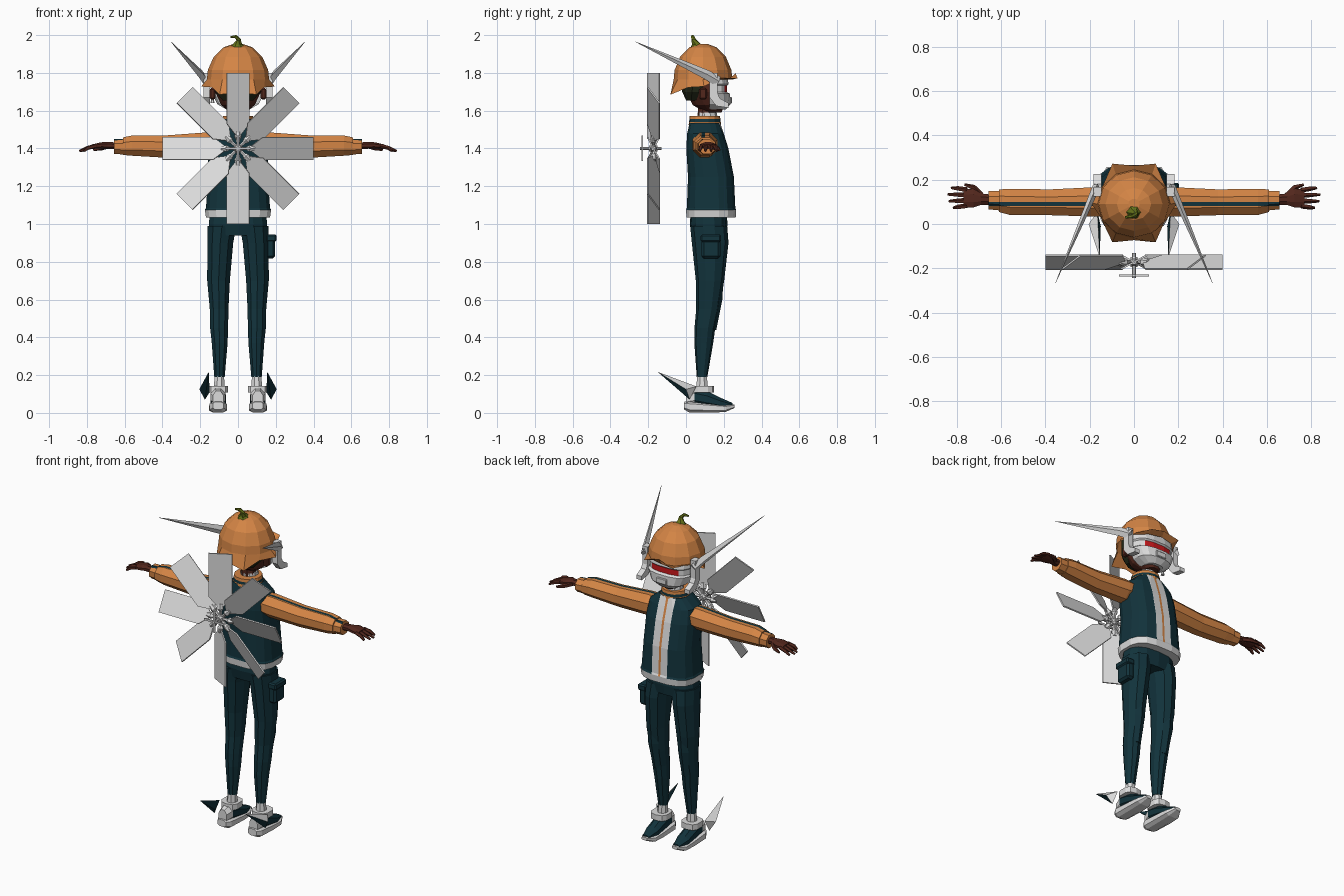
import bpy, bmesh, math
from mathutils import Vector, Matrix

cube = bpy.data.objects.get("Cube")
if cube:
    bpy.data.objects.remove(cube, do_unlink=True)


def material(name, r, g, b):
    m = bpy.data.materials.new(name)
    m.use_nodes = True
    m.diffuse_color = (r, g, b, 1)
    bsdf = next(n for n in m.node_tree.nodes if n.type == 'BSDF_PRINCIPLED')
    bsdf.inputs["Base Color"].default_value = (r, g, b, 1)
    return m


TEAL = material("dark_teal", .006, .033, .045)
ORANGE = material("pumpkin_orange", .66, .235, .06)
WHITE = material("off_white", .72, .72, .72)
SKIN = material("brown_skin", .085, .02, .012)
RED = material("visor_red", .6, .01, .012)
GREEN = material("stem_green", .13, .17, .01)
DARK = material("dark_hair", .015, .02, .008)


def finish(bm, name, mats, rule=None):
    """Turn a bmesh into an object; rule(center, normal) picks the material."""
    bmesh.ops.recalc_face_normals(bm, faces=bm.faces)
    if rule:
        for f in bm.faces:
            f.material_index = rule(f.calc_center_median(), f.normal)
    me = bpy.data.meshes.new(name)
    bm.to_mesh(me)
    bm.free()
    for m in mats:
        me.materials.append(m)
    ob = bpy.data.objects.new(name, me)
    bpy.context.collection.objects.link(ob)
    return ob


def skin_rings(bm, rings, caps=True):
    vs = [[bm.verts.new(p) for p in ring] for ring in rings]
    n = len(vs[0])
    for a, b in zip(vs, vs[1:]):
        for i in range(n):
            bm.faces.new((a[i], a[(i + 1) % n], b[(i + 1) % n], b[i]))
    if caps:
        bm.faces.new(vs[0])
        bm.faces.new(vs[-1])
    return vs


def cut(bm, co, no, clear=False):
    geom = bm.verts[:] + bm.edges[:] + bm.faces[:]
    bmesh.ops.bisect_plane(bm, geom=geom, plane_co=co, plane_no=no, clear_inner=clear)


def loft(name, sections, mats, axis='z', n=10, p=1, rule=None, cuts=(), caps=True, clear=None):
    """Sections are (position on axis, centre a, centre b, radius a, radius b)."""
    def sp(v):
        return math.copysign(abs(v) ** p, v)
    rings = []
    for t, ca, cb, ra, rb in sections:
        ring = []
        for i in range(n):
            w = math.tau * (i + .5) / n
            a, b = ca + ra * sp(math.cos(w)), cb + rb * sp(math.sin(w))
            ring.append({'z': (a, b, t), 'x': (t, a, b), 'y': (a, t, b)}[axis])
        rings.append(ring)
    bm = bmesh.new()
    skin_rings(bm, rings, caps)
    if clear:
        cut(bm, *clear, clear=True)
    for co, no in cuts:
        cut(bm, co, no)
    return finish(bm, name, mats, rule)


def tube(name, path, radii, mat, n=6, flat=1):
    """Tapered tube along a path, squashed sideways by flat."""
    pts = [Vector(q) for q in path]
    rings = []
    for i, q in enumerate(pts):
        d = (pts[min(i + 1, len(pts) - 1)] - pts[max(i - 1, 0)]).normalized()
        side = d.cross(Vector((0, 0, 1)) if abs(d.z) < .9 else Vector((0, 1, 0))).normalized()
        up = side.cross(d)
        rings.append([q + radii[i] * (side * flat * math.cos(w) + up * math.sin(w))
                      for w in (math.tau * k / n for k in range(n))])
    bm = bmesh.new()
    skin_rings(bm, rings)
    return finish(bm, name, [mat])


def prism(name, outline, depth, mat, matrix, bevel=0):
    bm = bmesh.new()
    skin_rings(bm, [[matrix @ Vector((u, v, w)) for u, v in outline] for w in (-depth / 2, depth / 2)])
    if bevel:
        bmesh.ops.bevel(bm, geom=bm.edges[:], offset=bevel, segments=1, affect='EDGES')
    return finish(bm, name, [mat])


def box(name, centre, size, mat, bevel=0):
    x, y, z = (d / 2 for d in size)
    return prism(name, [(-x, -y), (x, -y), (x, y), (-x, y)], 2 * z, mat, Matrix.Translation(centre), bevel)


# Jacket with white hem, white front panel and orange zipper
def jacket_rule(c, no):
    if c.z < 1.075:
        return 1
    if no.y > .2 and c.y > .12 and abs(c.x) < .052:
        return 2 if abs(c.x) < .007 else 1
    return 0


loft("jacket", [(1.035, 0, .133, .172, .132), (1.075, 0, .133, .178, .135), (1.085, 0, .133, .172, .13),
                (1.25, 0, .132, .16, .123), (1.4, 0, .113, .16, .113), (1.48, 0, .103, .15, .098),
                (1.535, 0, .1, .085, .082)], [TEAL, WHITE, ORANGE], n=16, p=.7, rule=jacket_rule,
     cuts=[((x, 0, 0), (1, 0, 0)) for x in (-.052, -.007, .007, .052)])
loft("collar", [(1.525, 0, .1, .088, .086), (1.54, 0, .1, .086, .084), (1.555, 0, .1, .083, .082),
                (1.572, 0, .1, .08, .08)], [ORANGE, TEAL], n=14,
     rule=lambda c, no: 1 if 1.54 < c.z < 1.555 else 0)
loft("neck", [(1.53, 0, .1, .045, .04), (1.64, 0, .105, .045, .045)], [SKIN], n=8)
loft("shirt_collar", [(1.54, 0, .115, .055, .058), (1.59, 0, .112, .05, .05)], [WHITE], n=10)

# Head, hair and mask
loft("head", [(1.59, 0, .145, .04, .045), (1.63, 0, .118, .092, .085), (1.7, 0, .1, .125, .105),
              (1.82, 0, .1, .125, .105)], [SKIN], n=12)
loft("hair", [(1.655, 0, .04, .085, .04), (1.7, 0, .055, .125, .075), (1.8, 0, .08, .135, .115)], [DARK], n=10)
loft("mask", [(1.605, 0, .155, .06, .055), (1.635, 0, .14, .112, .097), (1.69, 0, .135, .138, .1),
              (1.698, 0, .13, .132, .088), (1.732, 0, .13, .132, .088), (1.74, 0, .135, .138, .092),
              (1.79, 0, .13, .135, .088)], [WHITE, RED], n=16, p=.75, clear=((0, .125, 0), (0, 1, 0)),
     cuts=[((x, 0, 0), (1, 0, 0)) for x in (-.09, .09)],
     rule=lambda c, no: 1 if 1.698 < c.z < 1.732 and abs(c.x) < .09 and c.y > .15 else 0)
box("mask_vent", (0, .237, 1.655), (.07, .012, .035), WHITE, .004)

# Pumpkin cap: faceted dome with six pointed petals round the rim
rings = []
for z, r in ((1.953, .025), (1.935, .075), (1.885, .125), (1.815, .155), (1.765, .16)):
    rings.append([(r * 1.03 * math.cos(w), .09 + r * .97 * math.sin(w), z)
                  for w in (math.tau * i / 12 for i in range(12))])
rim = []
for i in range(12):
    w, tip = math.tau * i / 12, i % 2 == 0
    r = .205 if tip else .168
    rim.append((r * .95 * math.cos(w), .095 + r * math.sin(w),
                1.74 + .05 * math.sin(w) - (.012 if tip else -.008)))
bm = bmesh.new()
skin_rings(bm, rings + [rim], caps=False)
bm.faces.new([v for v in bm.verts][:12])
finish(bm, "pumpkin_cap", [ORANGE])
tube("cap_stem", [(0, .055, 1.935), (0, .05, 1.955), (.005, .04, 1.975), (-.012, .035, 1.992), (-.04, .03, 1.99)],
     [.042, .022, .012, .01, .005], GREEN)


def sleeve_rule(c, no):
    return 1 if .082 < c.y < .1 and no.z > .5 else 0


for s, side in ((1, "left"), (-1, "right")):
    # Ears, earpieces and long swept antennae
    box(side + "_ear", (s * .135, .09, 1.69), (.03, .04, .06), SKIN, .008)
    prism(side + "_earpiece", [(.125, 1.8), (.125, 1.67), (.16, 1.625), (.225, 1.615), (.225, 1.64), (.18, 1.665),
                               (.168, 1.69), (.168, 1.8)], .035, WHITE,
          Matrix(((0, 0, 1, s * .165), (1, 0, 0, 0), (0, 1, 0, 0), (0, 0, 0, 1))))
    tube(side + "_antenna", [(s * .17, .17, 1.755), (s * .195, .11, 1.79), (s * .355, -.268, 1.965)],
         [.028, .026, .001], WHITE, n=4, flat=.6)

    # Sleeve, cuff and hand
    loft(side + "_sleeve", [(s * .11, .1, 1.425, .07, .06), (s * .17, .1, 1.42, .072, .07),
                            (s * .38, .098, 1.41, .063, .064), (s * .56, .1, 1.415, .064, .058),
                            (s * .61, .105, 1.412, .055, .05)], [ORANGE, TEAL], axis='x', n=8, rule=sleeve_rule,
         cuts=[((0, y, 0), (0, 1, 0)) for y in (.082, .1)])
    loft(side + "_cuff", [(s * .6, .105, 1.41, .048, .045), (s * .657, .108, 1.41, .045, .043)],
         [ORANGE, TEAL], axis='x', n=8, rule=sleeve_rule, cuts=[((0, y, 0), (0, 1, 0)) for y in (.082, .1)])
    loft(side + "_palm", [(s * .65, .11, 1.414, .025, .02), (s * .69, .112, 1.416, .028, .019),
                          (s * .725, .117, 1.416, .046, .018), (s * .77, .117, 1.41, .044, .013)],
         [SKIN], axis='x', n=8)
    for k, reach in enumerate((.815, .835, .84, .825)):
        y = .082 + k * .024
        tube(f"{side}_finger_{k + 1}", [(s * .755, y, 1.413), (s * .795, y + (k - 1.5) * .004, 1.403),
                                       (s * reach, y + (k - 1.5) * .006, 1.386)], [.012, .011, .006], SKIN, n=5)
    tube(side + "_thumb", [(s * .69, .13, 1.412), (s * .725, .165, 1.402), (s * .765, .178, 1.392)],
         [.014, .013, .006], SKIN, n=5)

    # Leg with a plate down the front of the thigh
    loft(side + "_leg", [(.99, s * .085, .12, .08, .098), (.9, s * .094, .128, .072, .097),
                         (.7, s * .103, .127, .063, .075), (.55, s * .1, .116, .052, .062),
                         (.45, s * .1, .1, .05, .055), (.37, s * .097, .094, .044, .05),
                         (.19, s * .098, .085, .029, .028)], [TEAL], n=10)
    tube(side + "_knee_plate", [(s * .103, .19, .77), (s * .103, .174, .6), (s * .1, .15, .44)],
         [.012, .018, .01], TEAL, n=4, flat=2)

    # Sock, ankle band and shoe
    loft(side + "_sock", [(.13, s * .1, .085, .032, .034), (.2, s * .098, .085, .026, .027)], [WHITE], n=8)
    loft(side + "_ankle_band", [(.108, s * .105, .09, .055, .058), (.143, s * .105, .09, .055, .058)],
         [WHITE], n=10, p=.7)
    loft(side + "_sole", [(-.01, s * .105, .038, .03, .022), (.02, s * .105, .032, .048, .032),
                          (.14, s * .105, .026, .05, .026), (.21, s * .105, .024, .047, .02),
                          (.258, s * .105, .036, .02, .01)], [WHITE], axis='y', n=8, p=.7)
    loft(side + "_shoe", [(0, s * .105, .075, .03, .045), (.045, s * .105, .085, .043, .05),
                          (.11, s * .105, .072, .044, .048), (.18, s * .105, .052, .042, .032),
                          (.245, s * .105, .04, .022, .014)], [TEAL, WHITE], axis='y', n=8,
         rule=lambda c, no: 1 if c.y < .03 else 0)

    # Swept ankle fin: white outer face, teal behind
    bm = bmesh.new()
    a, b, c, d, tip = [bm.verts.new((s * x, y, z)) for x, y, z in
                       ((.165, .055, .14), (.205, .0, .125), (.175, .02, .07), (.15, -.01, .11), (.155, -.15, .217))]
    for f in ((a, b, tip), (b, c, tip), (c, d, tip), (d, a, tip), (a, b, c), (a, c, d)):
        bm.faces.new(f)
    finish(bm, side + "_ankle_fin", [TEAL, WHITE], lambda q, no: 1 if no.y > .15 else 0)

# Hips, belt pouch and earring
loft("hips", [(1.06, 0, .12, .15, .095), (1.0, 0, .12, .158, .1), (.94, 0, .122, .15, .09)], [TEAL], n=14, p=.8)
box("pouch", (.172, .132, .88), (.05, .1, .125), TEAL, .012)
box("pouch_flap", (.176, .132, .925), (.056, .108, .04), TEAL, .008)
tube("earring", [(-.135, .09, 1.665), (-.135, .09, 1.64)], [.005, .012], WHITE)

# Rotor: eight pitched blades with root knobs, a shaft and a small cross
HUB = Matrix.Translation((0, -.172, 1.4))
outline = [(.07, -.014), (.13, -.067), (.4, -.067), (.4, .067), (.13, .067), (.07, .014)]
for k in range(8):
    spin = HUB @ Matrix.Rotation(-math.tau * k / 8, 4, 'Y')
    prism(f"rotor_blade_{k + 1}", outline, .008, WHITE, spin @ Matrix.Rotation(math.radians(118), 4, 'X'))
    tube(f"rotor_root_{k + 1}", [spin @ Vector((r, 0, 0)) for r in (.015, .045, .06, .09)],
         [.008, .01, .02, .012], WHITE, n=6)
loft("rotor_shaft", [(-.243, 0, 1.4, .009, .009), (-.13, 0, 1.4, .009, .009)], [WHITE], axis='y', n=8)
loft("rotor_hub", [(-.195, 0, 1.4, .016, .016), (-.172, 0, 1.4, .025, .025), (-.15, 0, 1.4, .016, .016)],
     [WHITE], axis='y', n=8)
box("cross_bar_flat", (0, -.232, 1.4), (.135, .008, .012), WHITE)
box("cross_bar_upright", (0, -.232, 1.4), (.012, .008, .135), WHITE)
